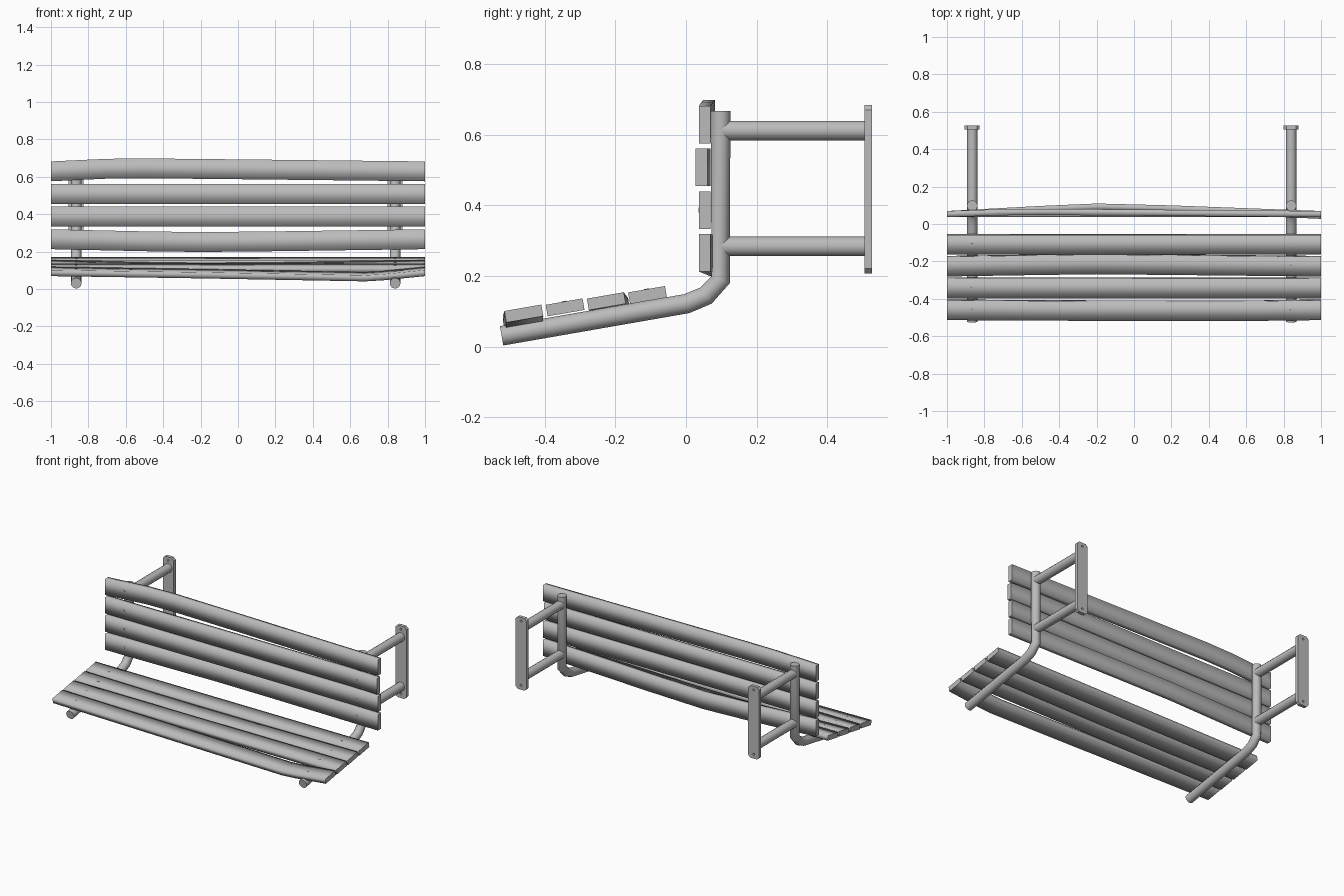
import bpy, bmesh
from math import radians, sin, cos
from mathutils import Vector

cube = bpy.data.objects.get("Cube")
if cube:
    bpy.data.objects.remove(cube, do_unlink=True)

grey = bpy.data.materials.new("plain grey")
grey.use_nodes = True
grey.diffuse_color = (0.5, 0.5, 0.5, 1)
grey.node_tree.nodes["Principled BSDF"].inputs["Base Color"].default_value = (0.5, 0.5, 0.5, 1)

SIDES = {"left": 0.84, "right": -0.865}
PIPE_R = 0.0285
SLAT_W, SLAT_T = 0.106, 0.033


def add_object(name, data):
    obj = bpy.data.objects.new(name, data)
    bpy.context.collection.objects.link(obj)
    return obj


def smooth(obj, angle):
    bpy.ops.object.select_all(action="DESELECT")
    obj.select_set(True)
    bpy.context.view_layer.objects.active = obj
    bpy.ops.object.shade_smooth_by_angle(angle=radians(angle))


def pipe(name, points):
    """Round tube with capped ends along a path."""
    curve = bpy.data.curves.new(name, "CURVE")
    curve.dimensions = "3D"
    curve.bevel_depth = PIPE_R
    curve.bevel_resolution = 5
    curve.use_fill_caps = True
    spline = curve.splines.new("POLY")
    spline.points.add(len(points) - 1)
    for p, co in zip(spline.points, points):
        p.co = (*co, 1)
    obj = add_object(name, curve)
    bpy.ops.object.select_all(action="DESELECT")
    obj.select_set(True)
    bpy.context.view_layer.objects.active = obj
    bpy.ops.object.convert(target="MESH")
    obj = bpy.context.view_layer.objects.active
    obj.data.materials.clear()
    obj.data.materials.append(grey)
    smooth(obj, 50)


def disc(name, center, normal, radius, depth, material=True):
    bpy.ops.mesh.primitive_cylinder_add(vertices=12, radius=radius, depth=depth, location=center)
    obj = bpy.context.object
    obj.name = name
    obj.rotation_euler = Vector(normal).to_track_quat("Z", "Y").to_euler()
    if material:
        obj.data.materials.append(grey)
    return obj


def slat(name, y, z, tilt, warp):
    """Warped plank: warp lists (x, dy, dz) stations of its centre line."""
    across = Vector((0, cos(tilt), sin(tilt)))
    up = Vector((0, -sin(tilt), cos(tilt)))
    bm = bmesh.new()
    rings = []
    for x, dy, dz in warp:
        c = Vector((x, y + dy, z + dz))
        rings.append([bm.verts.new(c + across * a * SLAT_W / 2 + up * b * SLAT_T / 2)
                      for a, b in ((-1, -1), (1, -1), (1, 1), (-1, 1))])
    for r, s in zip(rings, rings[1:]):
        for i in range(4):
            j = (i + 1) % 4
            bm.faces.new((r[i], r[j], s[j], s[i])).smooth = True
    # Crisp ends, softly shaded long sides
    for ring in (rings[0], rings[-1]):
        cap = bm.faces.new(ring)
        for e in cap.edges:
            e.smooth = False
    bmesh.ops.recalc_face_normals(bm, faces=bm.faces)
    mesh = bpy.data.meshes.new(name)
    bm.to_mesh(mesh)
    bm.free()
    mesh.materials.append(grey)
    add_object(name, mesh)
    # Small screw heads where the plank crosses the frames
    for side, x in SIDES.items():
        for (x0, y0, z0), (x1, y1, z1) in zip(warp, warp[1:]):
            if x0 <= x <= x1:
                t = (x - x0) / (x1 - x0)
                c = Vector((x, y + y0 + t * (y1 - y0), z + z0 + t * (z1 - z0)))
                disc(f"{name}_screw_{side}", c + up * SLAT_T / 2, up, 0.007, 0.003)


STRAIGHT = [(-1, 0, 0), (1, 0, 0)]

# Seat planks, front to back
tilt = radians(9.85)
seat_warps = [
    [(-1, 0, 0), (-0.2, -0.004, -0.012), (0.68, -0.004, -0.028), (0.78, -0.002, -0.022), (1, 0, 0)],
    STRAIGHT,
    [(-1, 0, 0), (-0.5, 0.008, -0.011), (-0.2, 0.012, -0.015), (0.2, 0.008, -0.012), (1, 0, 0)],
    STRAIGHT,
]
for i, warp in enumerate(seat_warps):
    slat(f"seat_slat_{i + 1}", -0.459 + 0.1167 * i, 0.094 + 0.0175 * i, tilt, warp)

# Backrest planks, bottom to top
back_warps = [
    [(-1, 0, 0), (-0.5, 0.027, -0.011), (-0.2, 0.04, -0.015), (0.2, 0.03, -0.011), (1, 0, 0)],
    STRAIGHT,
    [(-1, 0, 0), (0.8, 0, 0), (1, -0.009, 0)],
    [(-1, 0, 0), (-0.7, 0.01, 0.014), (-0.5, 0.012, 0.016), (0, 0.008, 0.011), (1, 0, 0)],
]
for i, warp in enumerate(back_warps):
    slat(f"back_slat_{i + 1}", 0.053, 0.266 + 0.121 * i, radians(90), warp)

# Bent frames, wall arms and wall plates
for side, x in SIDES.items():
    pipe(f"{side}_frame", [(x, -0.522, 0.031), (x, 0.002, 0.122), (x, 0.057, 0.145),
                           (x, 0.098, 0.19), (x, 0.098, 0.668)])
    for label, z in (("lower", 0.284), ("upper", 0.612)):
        pipe(f"{side}_{label}_arm", [(x, 0.098, z), (x, 0.51, z)])

    bpy.ops.mesh.primitive_cube_add(size=1, location=(x, 0.516, 0.446))
    plate = bpy.context.object
    plate.name = f"{side}_wall_plate"
    bm = bmesh.new()
    bm.from_mesh(plate.data)
    bmesh.ops.scale(bm, vec=(0.08, 0.022, 0.478), verts=bm.verts)
    corners = [e for e in bm.edges
               if abs((e.verts[0].co - e.verts[1].co).normalized().y) > 0.9]
    bmesh.ops.bevel(bm, geom=corners, offset=0.015, segments=1, affect="EDGES")
    bm.to_mesh(plate.data)
    bm.free()
    plate.data.materials.append(grey)
    # Bolt holes
    for label, z in (("lower", 0.235), ("upper", 0.661)):
        cutter = disc(f"{side}_{label}_hole_cutter", (x, 0.516, z), (0, 1, 0), 0.007, 0.06, False)
        cutter.hide_render = True
        cutter.hide_set(True)
        hole = plate.modifiers.new(f"{label}_hole", "BOOLEAN")
        hole.operation = "DIFFERENCE"
        hole.solver = "EXACT"
        hole.object = cutter
